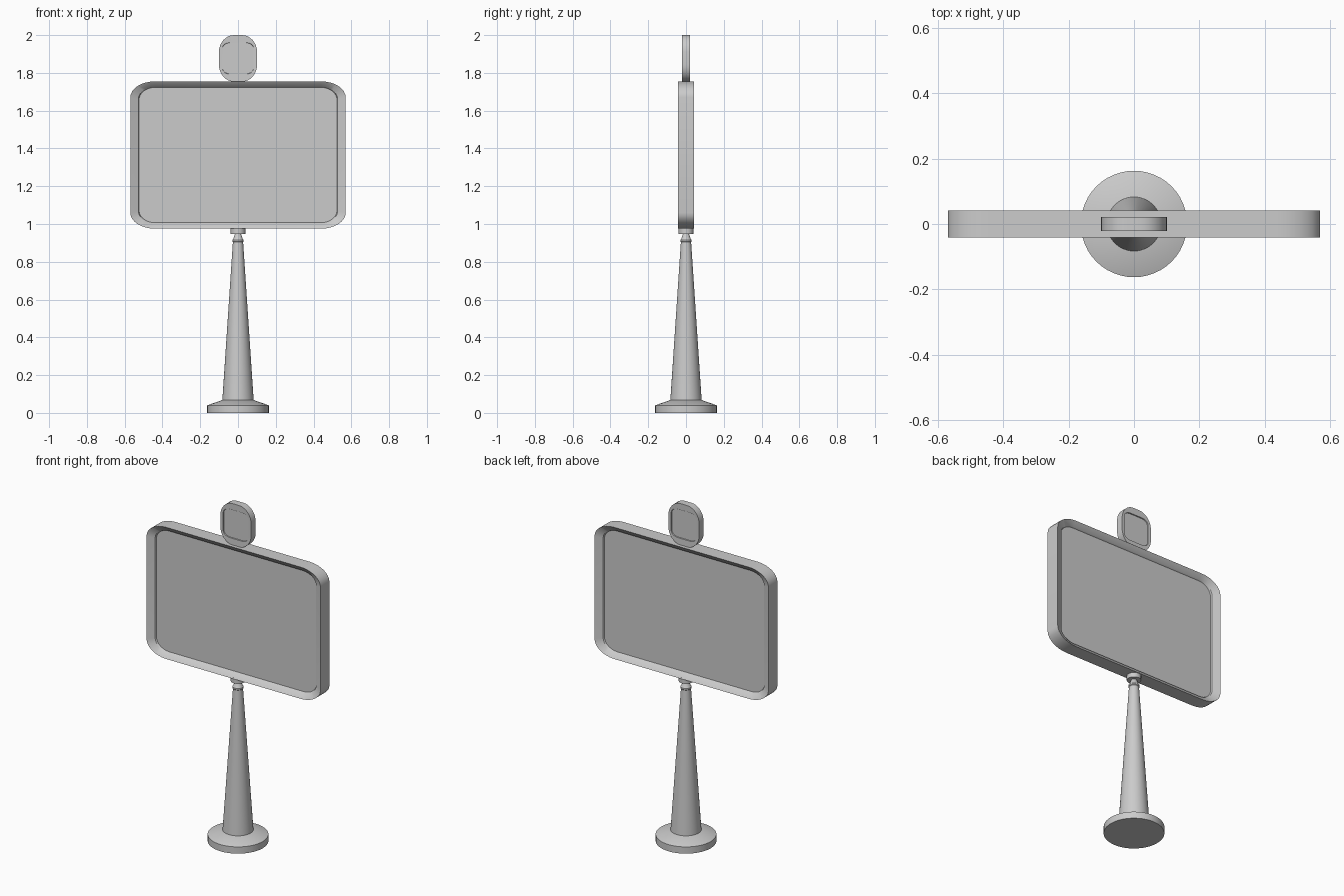
import bpy, bmesh, math

if "Cube" in bpy.data.objects:
    bpy.data.objects.remove(bpy.data.objects["Cube"])

grey = bpy.data.materials.new("plain grey")
grey.diffuse_color = (0.6, 0.6, 0.6, 1)
grey.use_nodes = True
grey.node_tree.nodes["Principled BSDF"].inputs["Base Color"].default_value = grey.diffuse_color


def finish(name, bm, angle=30):
    bmesh.ops.recalc_face_normals(bm, faces=bm.faces)
    me = bpy.data.meshes.new(name)
    bm.to_mesh(me)
    bm.free()
    ob = bpy.data.objects.new(name, me)
    bpy.context.collection.objects.link(ob)
    me.materials.append(grey)
    bpy.ops.object.select_all(action='DESELECT')
    ob.select_set(True)
    bpy.context.view_layer.objects.active = ob
    bpy.ops.object.shade_smooth_by_angle(angle=math.radians(angle))
    return ob


def rounded(w, h, rx, rz, zc, n=8):
    """Rounded rectangle of half size w, h with elliptical corners."""
    pts = []
    for q, (sx, sz) in enumerate([(1, 1), (-1, 1), (-1, -1), (1, -1)]):
        for i in range(n + 1):
            a = (q + i / n) * math.pi / 2
            pts.append((sx * (w - rx) + rx * math.cos(a),
                        zc + sz * (h - rz) + rz * math.sin(a)))
    return pts


def slab(name, rings):
    """Loft outlines given as (points, y) from front to back, capped."""
    bm = bmesh.new()
    loops = [[bm.verts.new((x, y, z)) for x, z in pts] for pts, y in rings]
    for a, b in zip(loops, loops[1:]):
        for i in range(len(a)):
            j = (i + 1) % len(a)
            bm.faces.new((a[i], a[j], b[j], b[i]))
    bm.faces.new(loops[0])
    bm.faces.new(loops[-1])
    return finish(name, bm)


def two_sided(name, half):
    """Mirror a list of rings running from the recess out to the rim."""
    slab(name, [(p, -y) for p, y in half] + [(p, y) for p, y in reversed(half)])


def lathe(name, profile, n=48):
    bm = bmesh.new()
    loops = [[bm.verts.new((r * math.cos(2 * math.pi * i / n),
                            r * math.sin(2 * math.pi * i / n), z))
              for i in range(n)] for r, z in profile]
    for a, b in zip(loops, loops[1:]):
        for i in range(n):
            j = (i + 1) % n
            bm.faces.new((a[i], a[j], b[j], b[i]))
    bm.faces.new(loops[0])
    bm.faces.new(loops[-1])
    return finish(name, bm, 25)


# Display board with a sloping rim and a recessed panel on both sides
ZB = 1.365
two_sided("display_board", [
    (rounded(0.524, 0.358, 0.085, 0.065, ZB), 0.014),
    (rounded(0.528, 0.362, 0.088, 0.068, ZB), 0.022),
    (rounded(0.57, 0.39, 0.13, 0.085, ZB), 0.042),
])

# Small badge on top with a shallow recess on both sides
ZT = 1.877
two_sided("top_badge", [
    (rounded(0.082, 0.083, 0.045, 0.03, ZT), 0.014),
    (rounded(0.083, 0.084, 0.045, 0.03, ZT), 0.020),
    (rounded(0.101, 0.123, 0.08, 0.09, ZT), 0.021),
])

# Round foot, tapered post, neck ring and top collar
lathe("foot", [(0.163, 0), (0.163, 0.04), (0.083, 0.068)])
lathe("post", [(0.083, 0.066), (0.027, 0.905)])
lathe("neck_ring", [(0.026, 0.903), (0.030, 0.908), (0.030, 0.916),
                    (0.025, 0.922), (0.015, 0.95)])
lathe("collar", [(0.039, 0.948), (0.039, 0.98)])
